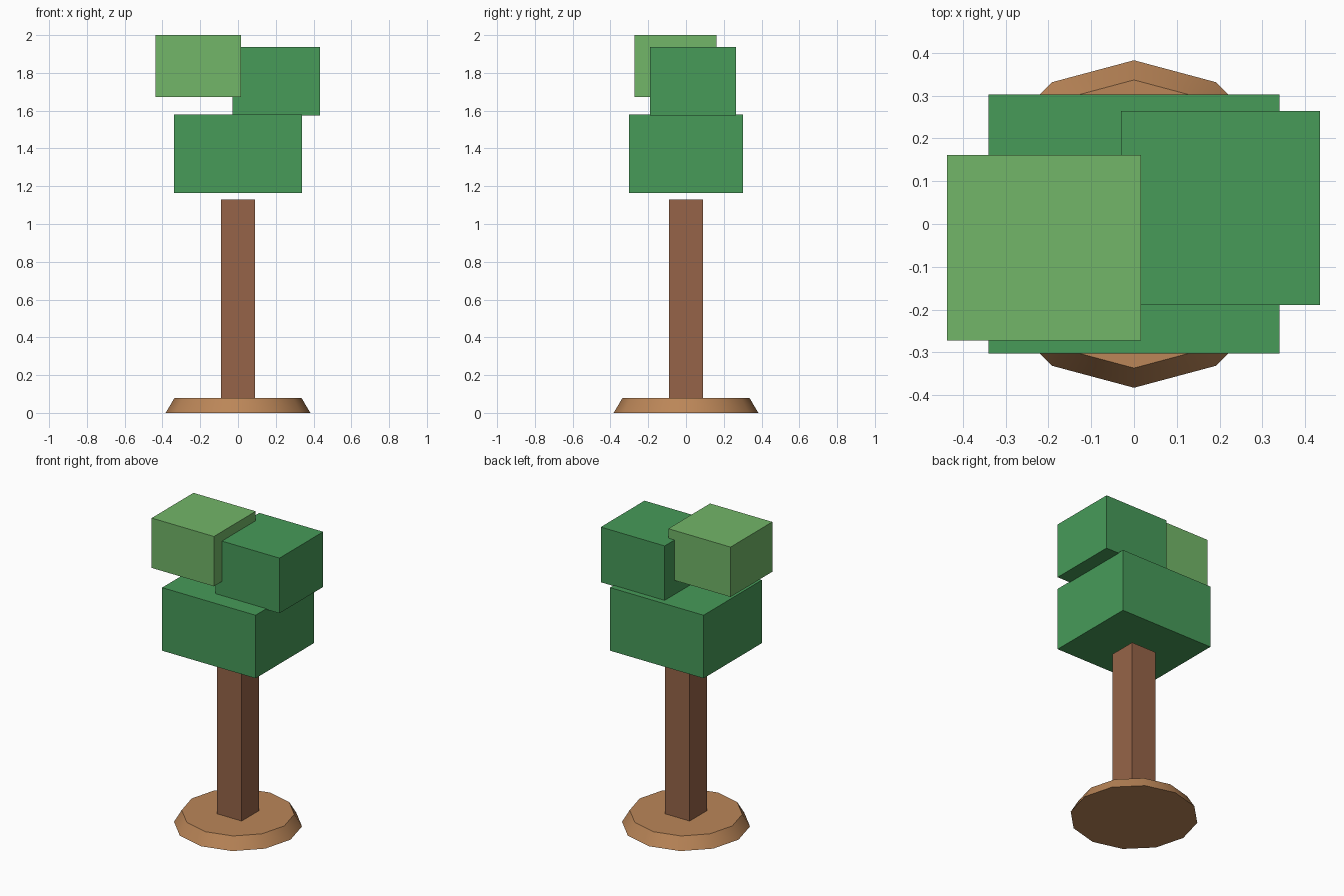
import bpy
import math

default = bpy.data.objects.get("Cube")
if default:
    bpy.data.objects.remove(default, do_unlink=True)


def linear(c):
    c /= 255
    return c / 12.92 if c <= 0.04045 else ((c + 0.055) / 1.055) ** 2.4


def material(name, *rgb):
    colour = [linear(c) for c in rgb] + [1.0]
    mat = bpy.data.materials.new(name)
    mat.use_nodes = True
    mat.diffuse_color = colour
    bsdf = next(n for n in mat.node_tree.nodes if n.type == "BSDF_PRINCIPLED")
    bsdf.inputs["Base Color"].default_value = colour
    bsdf.inputs["Roughness"].default_value = 0.9
    return mat


def box(name, mat, low, high):
    """Axis-aligned block between two opposite corners."""
    centre = [(a + b) / 2 for a, b in zip(low, high)]
    bpy.ops.mesh.primitive_cube_add(size=1, location=centre)
    obj = bpy.context.object
    obj.name = name
    obj.scale = [b - a for a, b in zip(low, high)]
    bpy.ops.object.transform_apply(location=False, rotation=False, scale=True)
    obj.data.materials.append(mat)
    return obj


earth = material("earth brown", 187, 134, 88)
bark = material("bark brown", 150, 100, 72)
leaf_dark = material("dark green", 71, 155, 89)
leaf_light = material("light green", 114, 182, 104)

# Twelve-sided tapered base with a smooth rim
base_height = 0.078
bpy.ops.mesh.primitive_cone_add(vertices=12, radius1=0.383, radius2=0.337,
                                depth=base_height, location=(0, 0, base_height / 2))
base = bpy.context.object
base.name = "ground_base"
base.data.materials.append(earth)
bpy.ops.object.shade_smooth_by_angle(angle=math.radians(40))

# Square trunk, standing on the ground through the base
box("trunk", bark, (-0.09, -0.09, 0), (0.09, 0.09, 1.13))

# Foliage blocks
box("lower_foliage", leaf_dark, (-0.34, -0.303, 1.165), (0.34, 0.303, 1.58))
box("upper_left_foliage", leaf_dark, (-0.03, -0.19, 1.575), (0.435, 0.264, 1.938))
box("upper_right_foliage", leaf_light, (-0.437, -0.273, 1.672), (0.016, 0.161, 2.0))
